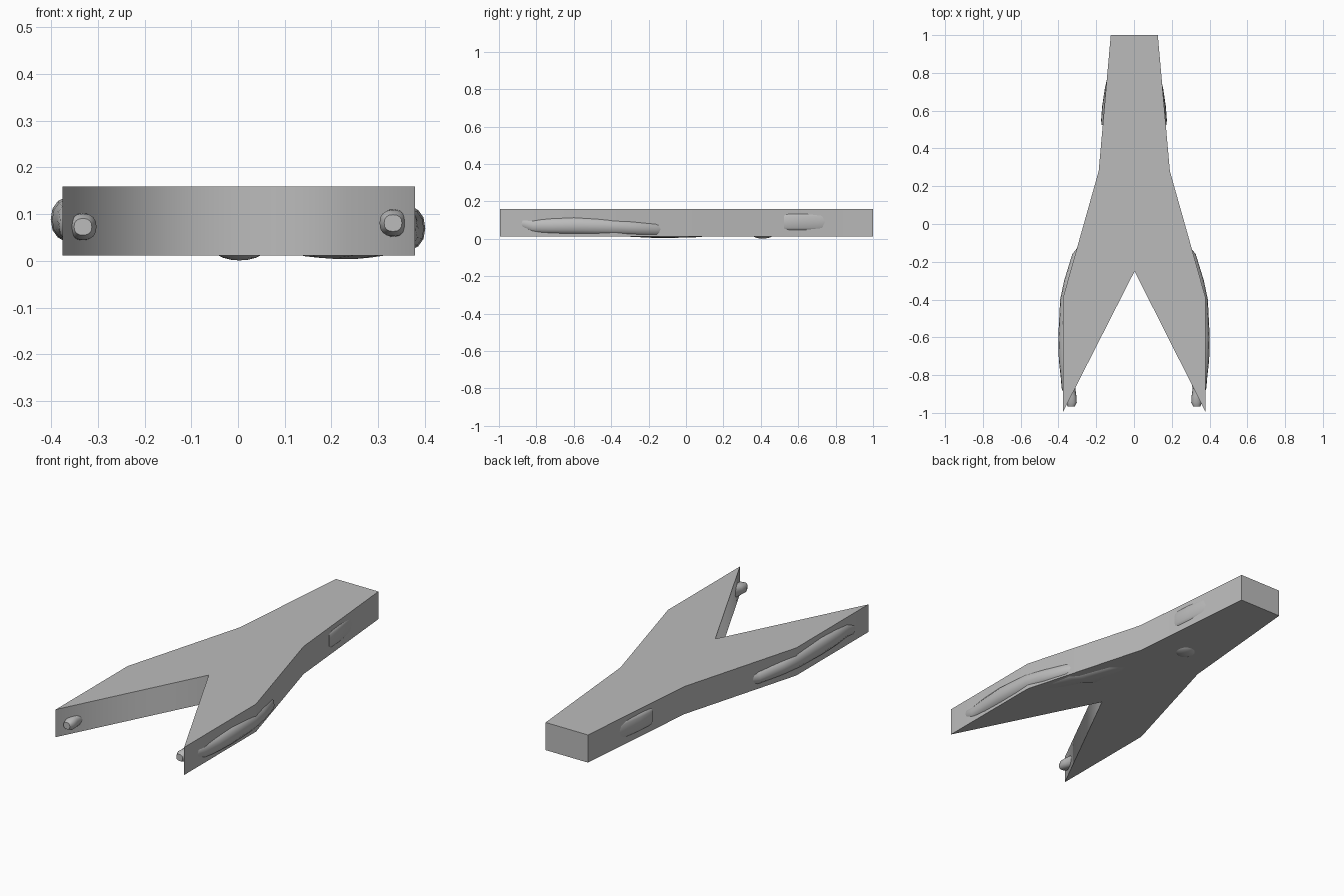
import bpy, bmesh, math

if "Cube" in bpy.data.objects:
    bpy.data.objects.remove(bpy.data.objects["Cube"])

# mid-grey used on every part
grey = bpy.data.materials.new("mid_grey")
grey.diffuse_color = (0.5, 0.5, 0.5, 1)
grey.use_nodes = True
grey.node_tree.nodes["Principled BSDF"].inputs["Base Color"].default_value = grey.diffuse_color


def finish(name, bm, smooth=False):
    bmesh.ops.recalc_face_normals(bm, faces=bm.faces[:])
    me = bpy.data.meshes.new(name)
    bm.to_mesh(me)
    bm.free()
    me.materials.append(grey)
    ob = bpy.data.objects.new(name, me)
    bpy.context.collection.objects.link(ob)
    if smooth:
        bpy.context.view_layer.objects.active = ob
        ob.select_set(True)
        bpy.ops.object.shade_smooth_by_angle(angle=math.radians(50))
        ob.select_set(False)
    return ob


def loft(name, sections, n=16, power=1.0):
    """Skin rings (x, y, z, rx, rz) lying across the y axis; power < 1 squares them."""
    def sq(v):
        return math.copysign(abs(v) ** power, v)
    bm = bmesh.new()
    rings = []
    for x, y, z, rx, rz in sections:
        rings.append([bm.verts.new((x + rx * sq(math.cos(2 * math.pi * i / n)), y,
                                    z + rz * sq(math.sin(2 * math.pi * i / n))))
                      for i in range(n)])
    for a, b in zip(rings, rings[1:]):
        for i in range(n):
            j = (i + 1) % n
            bm.faces.new((a[i], a[j], b[j], b[i]))
    bm.faces.new(rings[0])
    bm.faces.new(rings[-1])
    return finish(name, bm, True)


# forked slab: walls shade smoothly around the sides and the V notch
half = [(0.126, 1.0), (0.19, 0.28), (0.379, -0.39), (0.379, -0.995)]
outline = half + [(0.003, -0.25)] + [(-x + 0.003, y) for x, y in reversed(half)]
bm = bmesh.new()
low = [bm.verts.new((x, y, 0.012)) for x, y in outline]
high = [bm.verts.new((x, y, 0.159)) for x, y in outline]
bm.faces.new(low)
bm.faces.new(high)
n = len(outline)
for i in range(n):
    j = (i + 1) % n
    bm.faces.new((low[i], low[j], high[j], high[i])).smooth = True
for e in bm.edges:
    e.smooth = False
for i in (1, 2, 4, 6, 7):
    bm.edges.get((low[i], high[i])).smooth = True
finish("forked_shell", bm)

# inner legs, pushing through the outer walls and the notch
for side, lift, foot_z in ((1, 0.0, 0.081), (-1, 0.019, 0.073)):
    path = [(0.13, 0.11, 0.055, 0.03, 0.042), (0.17, 0.04, 0.053, 0.06, 0.046),
            (0.21, -0.12, 0.051, 0.085, 0.047), (0.25, -0.16, 0.05, 0.077, 0.046),
            (0.30, -0.30, 0.058, 0.07, 0.047), (0.327, -0.40, 0.065, 0.064, 0.051),
            (0.342, -0.60, 0.070, 0.059, 0.052), (0.342, -0.72, 0.069, 0.056, 0.048),
            (0.343, -0.82, 0.068, 0.044, 0.042)]
    secs = [(side * x, y, z + lift, rx, rz) for x, y, z, rx, rz in path]
    secs += [(side * 0.347, -0.87, foot_z, 0.036, 0.034),
             (side * 0.336, -0.91, foot_z, 0.031, 0.029),
             (side * 0.331, -0.945, foot_z, 0.028, 0.028),
             (side * 0.332, -0.966, foot_z, 0.019, 0.018)]
    loft("leg_right" if side > 0 else "leg_left", secs, power=0.85)

# upper side bulges, blunt at the front and tapering to the back
for side in (1, -1):
    loft("arm_right" if side > 0 else "arm_left",
         [(side * x, y, 0.09, rx, rz) for x, y, rx, rz in (
             (0.13, 0.525, 0.042, 0.050), (0.13, 0.55, 0.044, 0.051),
             (0.12, 0.62, 0.049, 0.052), (0.11, 0.72, 0.044, 0.052),
             (0.10, 0.80, 0.036, 0.040), (0.09, 0.86, 0.02, 0.03))], power=0.55)

# small rounded pad showing through the underside
bm = bmesh.new()
bmesh.ops.create_uvsphere(bm, u_segments=20, v_segments=10, radius=1)
bmesh.ops.scale(bm, vec=(0.06, 0.065, 0.03), verts=bm.verts)
bmesh.ops.translate(bm, vec=(0.003, 0.41, 0.031), verts=bm.verts)
finish("underside_pad", bm, True)
